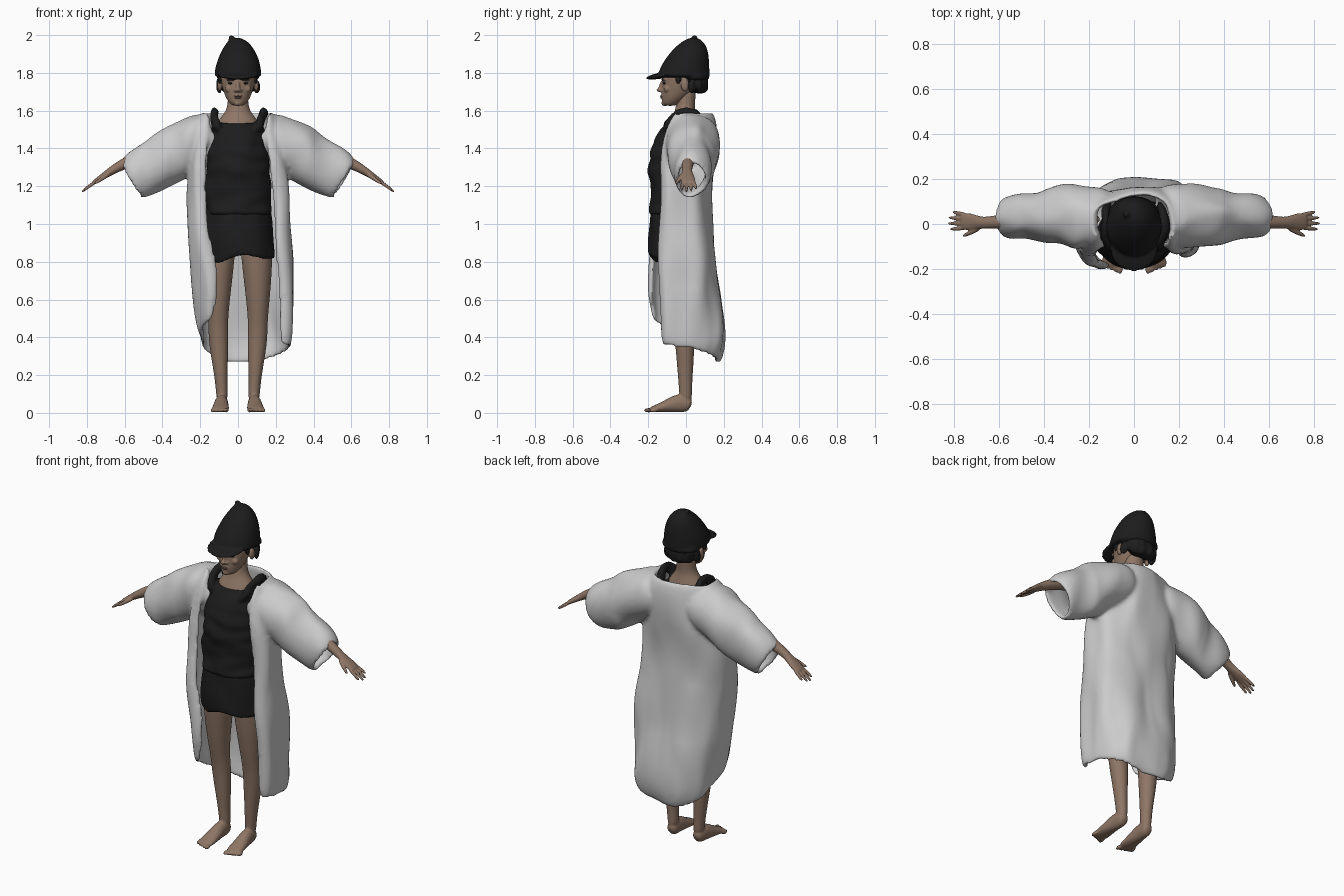
import bpy, bmesh, math
from mathutils import Vector, Matrix, noise

X, Y = Vector((1, 0, 0)), Vector((0, 1, 0))


def mat(name, r, g, b):
    m = bpy.data.materials.new(name)
    m.diffuse_color = (r, g, b, 1)
    return m


SKIN = mat("skin", 0.27, 0.18, 0.13)
LIP = mat("lip", 0.2, 0.11, 0.09)
BLACK = mat("black_cloth", 0.012, 0.012, 0.012)


def finish(bm, name, m):
    bmesh.ops.recalc_face_normals(bm, faces=bm.faces)
    me = bpy.data.meshes.new(name)
    bm.to_mesh(me)
    bm.free()
    o = bpy.data.objects.new(name, me)
    bpy.context.collection.objects.link(o)
    if m:
        me.materials.append(m)
    me.polygons.foreach_set("use_smooth", [True] * len(me.polygons))
    return o


def thicken(o, thick, levels):
    if thick:
        s = o.modifiers.new("thick", "SOLIDIFY")
        s.thickness, s.offset = thick, 0
    s = o.modifiers.new("round", "SUBSURF")
    s.levels = s.render_levels = levels


def tube(name, pts, m, s=1, w=Y, n=16, thick=0, levels=2, warp=None):
    """Loft of elliptical rings (x, y, z, radius, radius along w)."""
    bm, rings = bmesh.new(), []
    c = [Vector((s * p[0], p[1], p[2])) for p in pts]
    for i, p in enumerate(pts):
        d = c[min(i + 1, len(c) - 1)] - c[max(i - 1, 0)]
        u = w.cross(d).normalized()
        ring = []
        for k in range(n):
            a = 2 * math.pi * k / n
            co = c[i] + u * p[3] * math.cos(a) + w * p[4] * math.sin(a)
            ring.append(bm.verts.new(warp(co, i) if warp else co))
        rings.append(ring)
    for r, q in zip(rings, rings[1:]):
        for k in range(n):
            bm.faces.new((r[k], r[(k + 1) % n], q[(k + 1) % n], q[k]))
    if not thick:
        bm.faces.new(rings[0])
        bm.faces.new(rings[-1])
    o = finish(bm, name, m)
    thicken(o, thick, levels)
    return o


def ball(name, loc, scale, m, tilt=0):
    bm = bmesh.new()
    M = Matrix.Translation(loc) @ Matrix.Rotation(tilt, 4, 'X') @ Matrix.Diagonal((*scale, 1))
    bmesh.ops.create_uvsphere(bm, u_segments=20, v_segments=12, radius=1, matrix=M)
    return finish(bm, name, m)


def fuse(name, objs, voxel, smooth, folds=0, freq=(8, 8, 3)):
    """Join parts, remesh them into one skin, soften and add cloth folds."""
    bpy.ops.object.select_all(action='DESELECT')
    for o in objs:
        o.select_set(True)
    bpy.context.view_layer.objects.active = objs[0]
    bpy.ops.object.convert(target='MESH')
    if len(objs) > 1:
        bpy.ops.object.join()
    o = bpy.context.view_layer.objects.active
    o.name = name
    r = o.modifiers.new("skin", "REMESH")
    r.mode, r.voxel_size, r.use_smooth_shade = 'VOXEL', voxel, True
    sm = o.modifiers.new("soft", "SMOOTH")
    sm.factor, sm.iterations = 0.5, smooth
    bpy.ops.object.convert(target='MESH')
    if folds:
        for v in o.data.vertices:
            q = Vector([a * f for a, f in zip(v.co, freq)])
            v.co += Vector((noise.noise(q), noise.noise(q + Vector((9, 4, 2))), 0)) * folds
    return o


# coat body: rows of (fraction down, right edge x y, right side x, back y, left side x, left edge x y)
rows = [(0, .14, -.04, .17, .14, .17, .14, -.04), (.1, .13, -.11, .24, .165, .24, .13, -.11),
        (.28, .17, -.14, .275, .14, .26, .165, -.15), (.44, .195, -.13, .27, .13, .27, .165, -.15),
        (.6, .2, -.13, .285, .155, .265, .16, -.17), (.77, .22, -.13, .305, .19, .25, .115, -.19),
        (.92, .22, -.12, .3, .22, .22, .11, -.18), (1, .23, -.11, .28, .18, .2, .12, -.16)]
hem = [.35, .35, .34, .29, .25, .28, .39, .47, .48]
bm, grid = bmesh.new(), []
for f, xr, yr, sr, by, sl, xl, yl in rows:
    prof = [(xr, yr), (xr * .3 + sr * .7, yr - .01), (sr, (yr + by) / 2), (sr * .75, by - .03), (0, by),
            (-sl * .75, by - .03), (-sl, (yl + by) / 2), (-xl * .3 - sl * .7, yl - .01), (-xl, yl)]
    grid.append([bm.verts.new((x, y, 1.595 + (h - 1.595) * f)) for (x, y), h in zip(prof, hem)])
for a, b in zip(grid, grid[1:]):
    for k in range(8):
        bm.faces.new((a[k], a[k + 1], b[k + 1], b[k]))
coat = finish(bm, "coat_body", None)
thicken(coat, .032, 3)

# sleeves, fused to the coat
sleeve = [(.11, .03, 1.475, .10, .11), (.18, .03, 1.45, .13, .13), (.27, .035, 1.41, .135, .125),
          (.38, .04, 1.34, .13, .105), (.48, .035, 1.285, .125, .095), (.57, .03, 1.23, .105, .08)]
sleeves = [tube("sleeve", sleeve, None, s, thick=.03) for s in (1, -1)]
fuse("coat", [coat] + sleeves, .013, 4, .022)

# shirt with shoulder straps
shirt = tube("shirt", [(0, -.04, 1.04, .172, .155), (0, -.045, 1.06, .18, .16), (0, -.035, 1.12, .178, .15),
                       (0, -.04, 1.2, .177, .152), (0, -.05, 1.35, .165, .152), (0, -.04, 1.45, .15, .132),
                       (0, -.02, 1.52, .14, .1), (0, -.015, 1.54, .12, .08)], BLACK, n=24)
straps = [tube("strap", [(.1, -.1, 1.48, .045, .03), (.115, -.07, 1.55, .038, .022), (.135, -.01, 1.6, .03, .022),
                         (.13, .06, 1.59, .03, .022), (.11, .08, 1.5, .04, .02)], BLACK, s, w=X) for s in (1, -1)]
fuse("shirt", [shirt] + straps, .011, 2, .014, (9, 9, 16))


# skirt with a wavy hem
def wave(co, i):
    return co + Vector((0, 0, -.018 * math.cos(co.x * 24 + 2.6) if i < 2 else 0))


skirt = tube("skirt", [(.008, -.04, .815, .183, .145), (.005, -.04, .85, .185, .148), (0, -.04, .95, .18, .146),
                       (0, -.04, 1.1, .165, .14)], BLACK, n=24, thick=.022, warp=wave)
fuse("skirt", [skirt], .01, 2, .014, (10, 10, 5))

# legs and feet
for s, side in ((1, "left"), (-1, "right")):
    parts = [tube("leg", [(.083, 0, .05, .03, .034), (.086, -.003, .12, .031, .034), (.092, -.004, .22, .037, .042),
                          (.102, -.005, .36, .053, .052), (.105, -.015, .46, .053, .054),
                          (.105, -.025, .53, .056, .06), (.105, -.035, .66, .07, .074),
                          (.1, -.04, .82, .085, .09), (.095, -.04, .95, .085, .09)], SKIN, s),
             tube("foot", [(.085, .027, .034, .028, .026), (.085, 0, .05, .048, .033), (.088, -.05, .052, .05, .036),
                           (.09, -.1, .036, .034, .042), (.093, -.16, .022, .02, .048),
                           (.095, -.195, .015, .012, .044)], SKIN, s, w=X)]
    for k in range(5):
        parts.append(ball("toe", (s * (.062 + .0185 * k), -.2 + .007 * k, .014), (.012 - .0008 * k, .023, .012), SKIN))
    fuse(side + "_leg", parts, .0065, 2)

    # arm and hand
    parts = [tube("arm", [(.14, .02, 1.45, .05, .05), (.4, .03, 1.385, .042, .042), (.55, .015, 1.345, .035, .035),
                          (.64, .006, 1.3, .026, .028), (.68, .005, 1.275, .021, .026), (.72, .01, 1.248, .016, .038),
                          (.76, .012, 1.222, .012, .04), (.77, .012, 1.215, .008, .034)], SKIN, s),
             tube("thumb", [(.68, -.012, 1.268, .013, .014), (.72, -.035, 1.24, .011, .012),
                            (.765, -.055, 1.21, .007, .008)], SKIN, s)]
    for k, tip in enumerate((.82, .832, .828, .808)):
        y = -.018 + .02 * k
        z = 1.225 - (tip - .75) * .72
        parts.append(tube("finger", [(.745, y, 1.228, .01, .01), (.785, y * 1.15, 1.203, .0095, .0095),
                                     (tip, y * 1.3, z, .007, .007)], SKIN, s, n=10))
    fuse(side + "_arm", parts, .005, 1)

# neck and chest
neck = tube("neck", [(0, -.02, 1.4, .13, .1), (0, -.015, 1.51, .125, .09), (0, -.008, 1.56, .1, .07),
                     (0, -.006, 1.6, .06, .052), (0, 0, 1.66, .054, .05), (0, .005, 1.76, .056, .056)], SKIN)
fuse("neck", [neck], .01, 1)

# head with nose, brow, cheeks, chin and ears
head = [tube("face", [(0, -.085, 1.625, .03, .03), (0, -.078, 1.64, .046, .05), (0, -.058, 1.67, .066, .072),
                      (0, -.04, 1.71, .08, .09), (0, -.025, 1.755, .092, .103), (0, -.015, 1.81, .098, .11),
                      (0, .005, 1.87, .08, .08)], SKIN, n=24),
        ball("chin", (0, -.112, 1.64), (.022, .018, .016), SKIN),
        ball("nose_bridge", (0, -.128, 1.735), (.011, .014, .034), SKIN, -.35),
        ball("nose_tip", (0, -.14, 1.71), (.014, .016, .012), SKIN),
        ball("mouth_swell", (0, -.118, 1.675), (.03, .016, .018), SKIN)]
for s in (1, -1):
    head += [ball("nostril", (s * .013, -.128, 1.706), (.01, .013, .009), SKIN),
             ball("brow", (s * .035, -.114, 1.765), (.03, .014, .009), SKIN),
             ball("cheek", (s * .045, -.1, 1.715), (.025, .018, .02), SKIN),
             ball("ear", (s * .097, -.005, 1.735), (.012, .022, .034), SKIN)]
fuse("head", head, .005, 2)
for s, side in ((1, "left"), (-1, "right")):
    ball(side + "_eye", (s * .036, -.112, 1.745), (.016, .011, .006), BLACK)
    ball(side + "_eyebrow", (s * .037, -.123, 1.764), (.024, .008, .004), BLACK)
ball("upper_lip", (0, -.129, 1.677), (.022, .009, .005), LIP)
ball("lower_lip", (0, -.127, 1.669), (.019, .009, .005), LIP)

# hair under the hat
hair = [tube("hair", [(0, .07, 1.69, .075, .04), (0, .066, 1.715, .09, .05), (0, .055, 1.75, .1, .062),
                      (0, .04, 1.81, .108, .08)], BLACK, n=20)]
hair += [ball("side_lock", (s * .1, .035, 1.73), (.016, .025, .04), BLACK) for s in (1, -1)]
hair += [ball("sideburn", (s * .094, -.04, 1.765), (.01, .018, .025), BLACK) for s in (1, -1)]
fuse("hair", hair, .008, 1, .012, (30, 30, 15))

# hat with visor and top button
hat = [tube("crown", [(0, -.012, 1.772, .121, .134), (0, -.012, 1.79, .125, .138), (0, -.006, 1.83, .121, .13),
                      (0, .008, 1.88, .107, .114), (-.008, .025, 1.93, .083, .089), (-.016, .035, 1.962, .055, .058),
                      (-.022, .04, 1.98, .028, .03), (-.022, .04, 1.984, .01, .01)], BLACK, n=28),
       ball("visor", (0, -.11, 1.79), (.108, .104, .017), BLACK, .18),
       ball("nape", (0, .045, 1.78), (.115, .08, .035), BLACK),
       ball("button", (-.035, .045, 1.984), (.016, .016, .016), BLACK)]
fuse("hat", hat, .008, 1)
